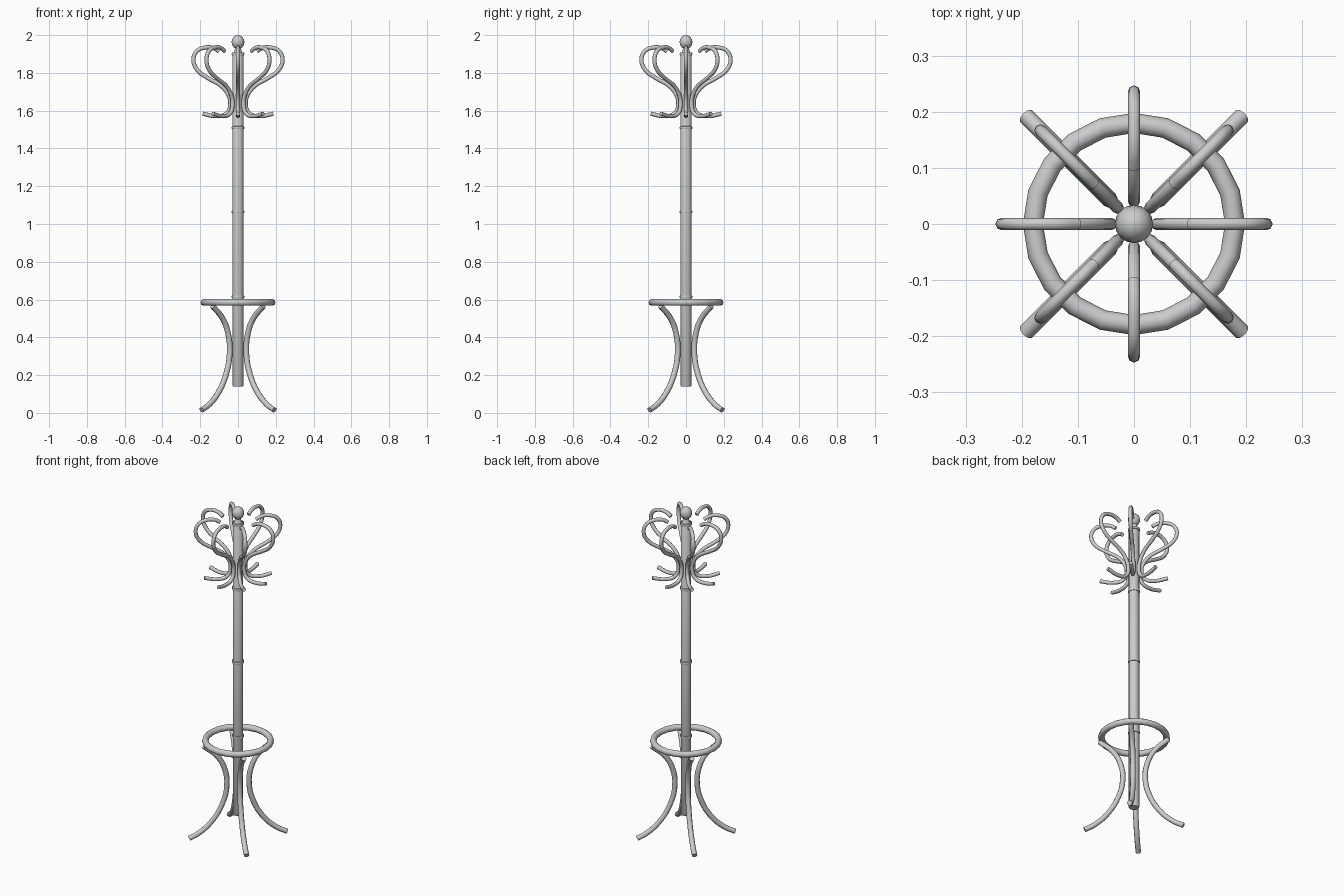
import bpy, bmesh, math

if "Cube" in bpy.data.objects:
    bpy.data.objects.remove(bpy.data.objects["Cube"])


def link(name, mesh, angle=0.0):
    ob = bpy.data.objects.new(name, mesh)
    ob.rotation_euler.z = angle
    bpy.context.collection.objects.link(ob)
    return ob


def smooth(ob):
    bpy.ops.object.select_all(action='DESELECT')
    ob.select_set(True)
    bpy.context.view_layer.objects.active = ob
    bpy.ops.object.shade_smooth_by_angle(angle=math.radians(50))


def lathe(name, profile, sides):
    """Revolve (radius, z) points about the z axis."""
    bm = bmesh.new()
    verts = [bm.verts.new((r, 0, z)) for r, z in profile]
    edges = [bm.edges.new(p) for p in zip(verts, verts[1:])]
    bmesh.ops.spin(bm, geom=verts + edges, cent=(0, 0, 0), axis=(0, 0, 1),
                   angle=math.tau, steps=sides, use_merge=False)
    bmesh.ops.remove_doubles(bm, verts=bm.verts, dist=1e-5)
    bmesh.ops.recalc_face_normals(bm, faces=bm.faces)
    mesh = bpy.data.meshes.new(name)
    bm.to_mesh(mesh)
    bm.free()
    smooth(link(name, mesh))


def bent_rods(name, path, radius, count, start):
    """Sweep a round rod along (r, z) points, then repeat it around the pole."""
    cu = bpy.data.curves.new(name, 'CURVE')
    cu.dimensions = '3D'
    cu.bevel_depth, cu.bevel_resolution = radius, 2
    cu.resolution_u, cu.use_fill_caps = 4, True
    sp = cu.splines.new('BEZIER')
    sp.bezier_points.add(len(path) - 1)
    for bp, (r, z) in zip(sp.bezier_points, path):
        bp.co = (r, 0, z)
        bp.handle_left_type = bp.handle_right_type = 'AUTO'
    tmp = link(name + "_path", cu)
    bpy.context.view_layer.update()
    dg = bpy.context.evaluated_depsgraph_get()
    mesh = bpy.data.meshes.new_from_object(tmp.evaluated_get(dg))
    bpy.data.objects.remove(tmp)
    for i in range(count):
        ob = link(f"{name}_{i + 1}", mesh.copy(), start + math.tau * i / count)
        smooth(ob)


# Central pole with small neck under the knob
lathe("pole", [(0, 0.14), (0.026, 0.14), (0.029, 0.145), (0.029, 1.90),
               (0.018, 1.915), (0.016, 1.94), (0, 1.94)], 16)

# Turned collars along the pole
for i, z in enumerate((0.615, 1.065, 1.51, 1.90)):
    lathe(f"collar_{i + 1}", [(0.027, z - 0.008), (0.032, z - 0.007), (0.034, z),
                              (0.032, z + 0.007), (0.027, z + 0.008)], 16)

# Knob
lathe("knob", [(0.034 * math.sin(a), 1.963 - 0.037 * math.cos(a))
               for a in (math.pi * k / 8 for k in range(9))], 12)

# Umbrella ring
bpy.ops.mesh.primitive_torus_add(major_radius=0.18, minor_radius=0.018,
                                 major_segments=20, minor_segments=10,
                                 location=(0, 0, 0.585))
ring = bpy.context.object
ring.name = "umbrella_ring"
smooth(ring)

# Four bowed legs on the diagonals
bent_rods("leg", [(0.272, 0.015), (0.215, 0.045), (0.145, 0.11), (0.087, 0.21),
                  (0.062, 0.32), (0.074, 0.42), (0.115, 0.5), (0.19, 0.565)],
          0.015, 4, math.pi / 4)

# Eight S-shaped coat hooks
bent_rods("hook", [(0.10, 1.915), (0.13, 1.932), (0.175, 1.934), (0.218, 1.915),
                   (0.236, 1.87), (0.215, 1.815), (0.155, 1.77), (0.09, 1.732),
                   (0.052, 1.685), (0.041, 1.635), (0.06, 1.585), (0.115, 1.571),
                   (0.187, 1.584)],
          0.011, 8, 0)
